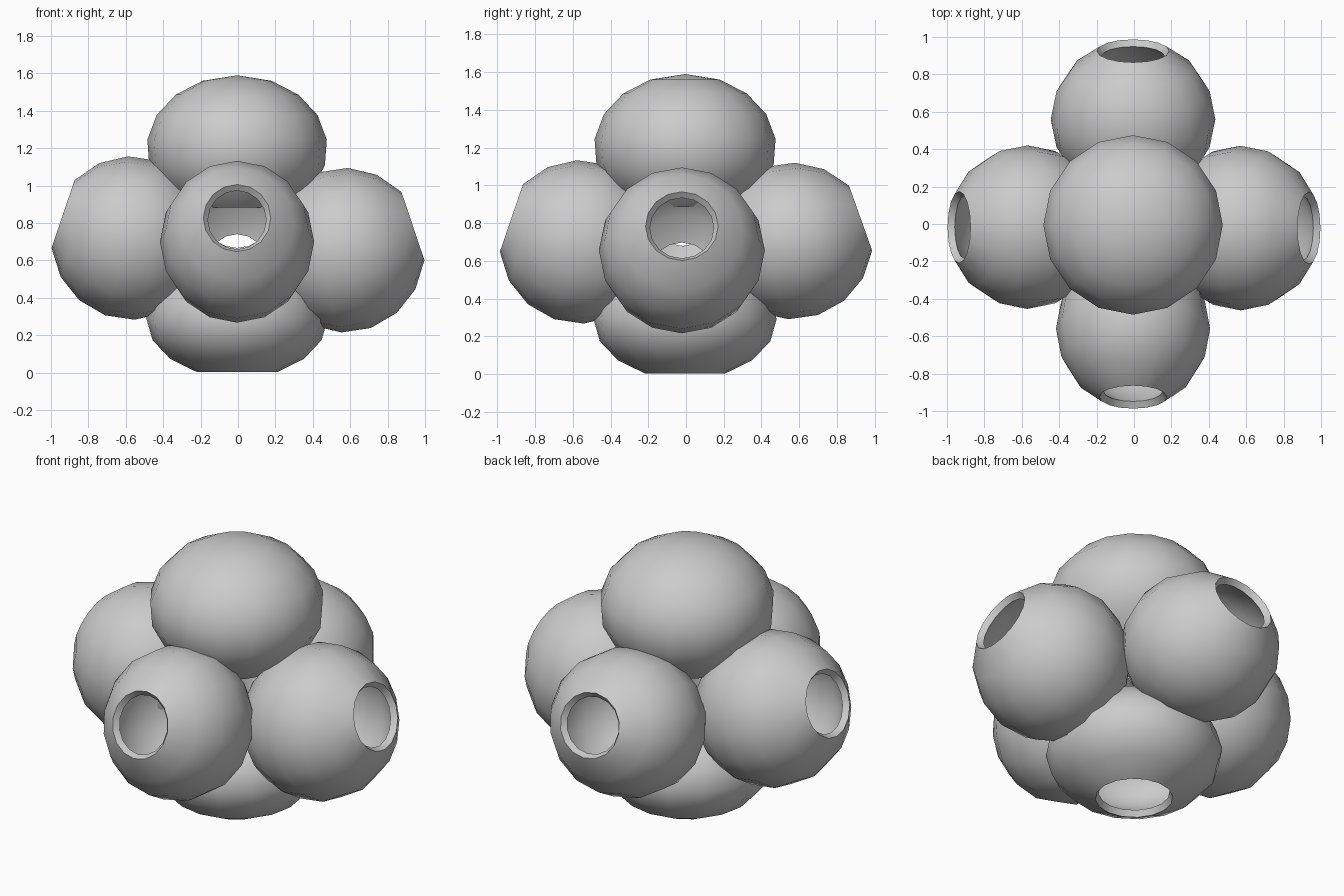
import bpy, bmesh, math
from mathutils import Vector

if "Cube" in bpy.data.objects:
    bpy.data.objects.remove(bpy.data.objects["Cube"])

SEG = 16
WALL = 0.04


def lobe(name, centre, radii, axis, hole_out=26, hole_in=26, rings=7):
    """Hollow ellipsoid around an axis, with its pole caps left open (0 = closed)."""
    rot = Vector(axis).normalized().to_track_quat('Z', 'Y')
    bm = bmesh.new()

    def vert(theta, phi):
        p = rot @ Vector((math.sin(theta) * math.cos(phi),
                          math.sin(theta) * math.sin(phi), math.cos(theta)))
        return bm.verts.new([c + r * q for c, r, q in zip(centre, radii, p)])

    loops = []
    start = math.radians(hole_out or 22.5)
    end = math.radians(180 - hole_in)
    for i in range(rings):
        t = start + (end - start) * i / (rings - 1)
        loops.append([vert(t, 2 * math.pi * j / SEG) for j in range(SEG)])
    for a, b in zip(loops, loops[1:]):
        for j in range(SEG):
            k = (j + 1) % SEG
            bm.faces.new((a[j], b[j], b[k], a[k]))
    if not hole_out:
        tip = vert(0, 0)
        for j in range(SEG):
            bm.faces.new((tip, loops[0][j], loops[0][(j + 1) % SEG]))
    bmesh.ops.recalc_face_normals(bm, faces=bm.faces)
    # make sure the normals face outward so the wall grows inward
    f = bm.faces[0]
    if f.normal.dot(f.calc_center_median() - Vector(centre)) < 0:
        bmesh.ops.reverse_faces(bm, faces=bm.faces)
    me = bpy.data.meshes.new(name)
    bm.to_mesh(me)
    bm.free()
    ob = bpy.data.objects.new(name, me)
    bpy.context.collection.objects.link(ob)
    # wall thickness
    mod = ob.modifiers.new("wall", 'SOLIDIFY')
    mod.thickness = WALL
    mod.offset = -1
    bpy.ops.object.select_all(action='DESELECT')
    ob.select_set(True)
    bpy.context.view_layer.objects.active = ob
    bpy.ops.object.modifier_apply(modifier=mod.name)
    bpy.ops.object.shade_smooth_by_angle(angle=math.radians(40))
    return ob


UP = math.tan(math.radians(19))

# four side lobes, openings tilted upward
lobe("front_lobe", (-0.005, -0.56, 0.70), (0.412, 0.43, 0.433), (0, -1, UP))
lobe("back_lobe", (-0.005, 0.56, 0.705), (0.44, 0.43, 0.415), (0, 1, UP))
lobe("left_lobe", (-0.57, -0.017, 0.72), (0.43, 0.437, 0.437), (-1, 0, UP))
lobe("right_lobe", (0.57, -0.022, 0.655), (0.43, 0.44, 0.44), (1, 0, UP))

# closed crown lobe and open base lobe
lobe("top_lobe", (-0.005, -0.005, 1.20), (0.483, 0.483, 0.39), (0, 0, 1),
     hole_out=0, hole_in=36)
lobe("bottom_lobe", (-0.005, -0.005, 0.29), (0.485, 0.485, 0.32), (0, 0, -1))
